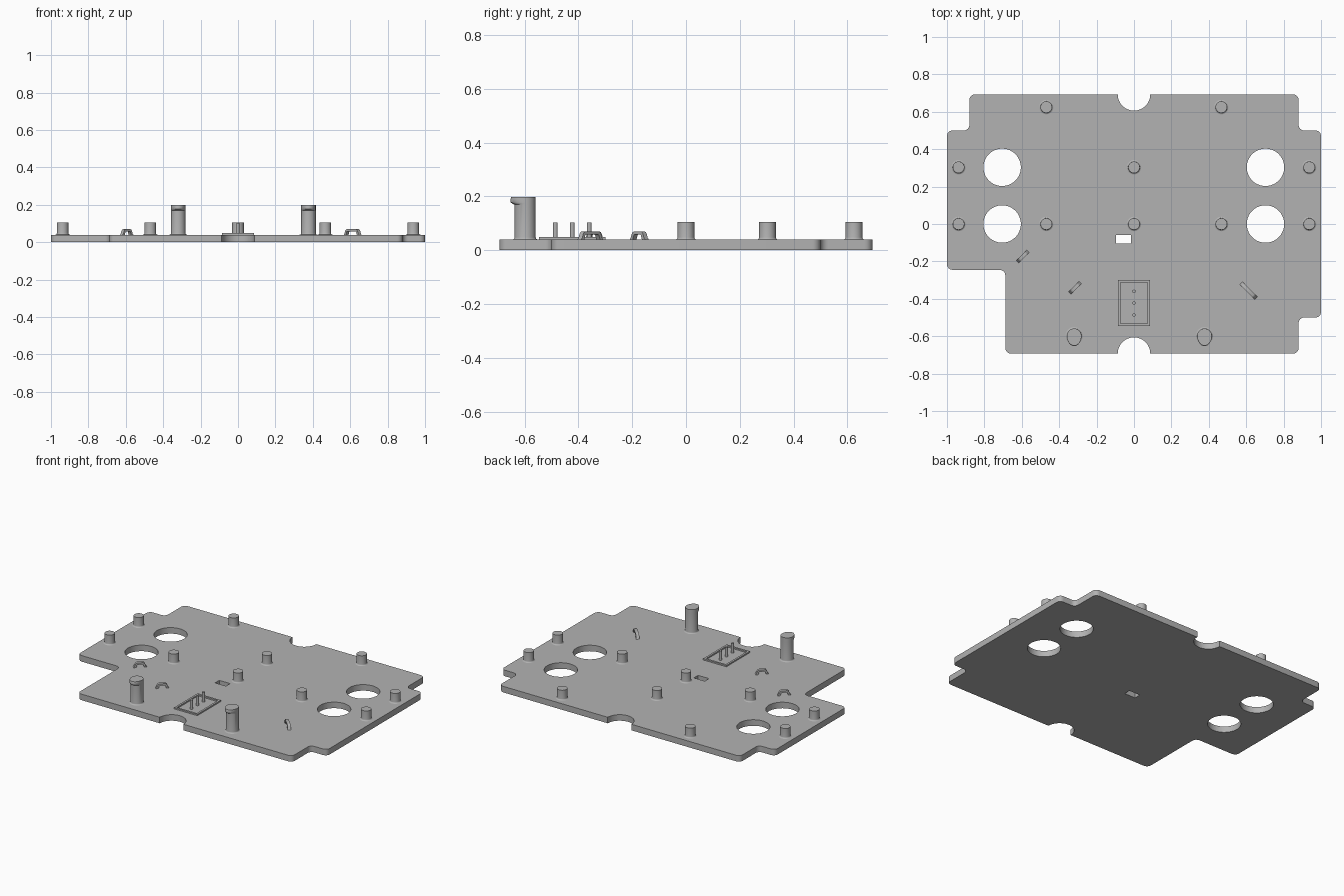
import bpy, bmesh, math
from mathutils import Vector, Matrix

if "Cube" in bpy.data.objects:
    bpy.data.objects.remove(bpy.data.objects["Cube"], do_unlink=True)

TOP = 0.04          # plate top
EDGE = 0.693        # half depth of the plate

grey = bpy.data.materials.new("plain grey")
grey.use_nodes = True
grey.diffuse_color = (0.45, 0.45, 0.45, 1)
grey.node_tree.nodes["Principled BSDF"].inputs["Base Color"].default_value = (0.45, 0.45, 0.45, 1)


def finish(name, bm, smooth=True):
    bmesh.ops.recalc_face_normals(bm, faces=bm.faces)
    mesh = bpy.data.meshes.new(name)
    bm.to_mesh(mesh)
    bm.free()
    mesh.materials.clear()
    mesh.materials.append(grey)
    obj = bpy.data.objects.new(name, mesh)
    bpy.context.scene.collection.objects.link(obj)
    if smooth:
        bpy.ops.object.select_all(action="DESELECT")
        obj.select_set(True)
        bpy.context.view_layer.objects.active = obj
        bpy.ops.object.shade_smooth_by_angle(angle=math.radians(35))
    return obj


def arc(cx, cy, r, start, end, steps):
    angles = [math.radians(start + (end - start) * i / steps) for i in range(steps + 1)]
    return [(cx + r * math.cos(a), cy + r * math.sin(a)) for a in angles]


def rounded(points, r, steps=6):
    """Round every right-angled corner of a closed path."""
    out = []
    for i, p in enumerate(points):
        p = Vector(p)
        a = (Vector(points[i - 1]) - p).normalized() * r
        b = (Vector(points[(i + 1) % len(points)]) - p).normalized() * r
        for k in range(steps + 1):
            t = math.pi / 2 * k / steps
            out.append(tuple(p + a * (1 - math.sin(t)) + b * (1 - math.cos(t))))
    return out


def flat_part(name, loops, z0, z1):
    """Extrude an outline with holes."""
    curve = bpy.data.curves.new(name, "CURVE")
    curve.dimensions = "2D"
    curve.fill_mode = "BOTH"
    curve.extrude = (z1 - z0) / 2
    for loop in loops:
        spline = curve.splines.new("POLY")
        spline.points.add(len(loop) - 1)
        for point, (x, y) in zip(spline.points, loop):
            point.co = (x, y, 0, 1)
        spline.use_cyclic_u = True
    helper = bpy.data.objects.new(name + " outline", curve)
    bpy.context.scene.collection.objects.link(helper)
    bpy.context.view_layer.update()
    graph = bpy.context.evaluated_depsgraph_get()
    mesh = bpy.data.meshes.new_from_object(helper.evaluated_get(graph))
    bpy.data.objects.remove(helper, do_unlink=True)
    bm = bmesh.new()
    bm.from_mesh(mesh)
    bpy.data.meshes.remove(mesh)
    bmesh.ops.remove_doubles(bm, verts=bm.verts, dist=1e-5)
    bmesh.ops.translate(bm, verts=bm.verts, vec=(0, 0, (z0 + z1) / 2))
    return finish(name, bm)


def post(name, x, y, profile, sides=32):
    """Stack rings of (radius, height, forward stretch)."""
    bm = bmesh.new()
    rings = []
    for r, z, stretch in profile:
        ring = []
        for i in range(sides):
            a = math.tau * i / sides
            dy = r * math.sin(a)
            ring.append(bm.verts.new((x + r * math.cos(a), y + dy * (stretch if dy < 0 else 1), z)))
        rings.append(ring)
    for low, high in zip(rings, rings[1:]):
        for i in range(sides):
            j = (i + 1) % sides
            bm.faces.new((low[i], low[j], high[j], high[i]))
    bm.faces.new(rings[0])
    bm.faces.new(rings[-1])
    return finish(name, bm)


def flared(r, flare, top):
    """Straight stem with a concave fillet where it meets the plate."""
    steps = [math.pi / 2 * i / 4 for i in range(5)]
    foot = [(r + flare * (1 - math.sin(t)), TOP + flare * (1 - math.cos(t)), 1) for t in steps]
    return foot + [(r, top, 1)]


# Plate: stepped corners, half-round notches, four holes and a slot
outline = rounded([(-0.88, EDGE), (-0.88, 0.5), (-1, 0.5), (-1, -0.245), (-0.688, -0.245),
                   (-0.688, -EDGE), (0.88, -EDGE), (0.88, -0.5), (1, -0.5), (1, 0.5),
                   (0.88, 0.5), (0.88, EDGE)], 0.03)
split = 6 * 7
front_notch = arc(0, -EDGE, 0.087, 180, 0, 24)
back_notch = arc(0, EDGE, 0.087, 0, -180, 24)
outline = outline[:split] + front_notch + outline[split:] + back_notch
holes = [arc(x, y, 0.1, 0, 354, 59) for x in (-0.705, 0.703) for y in (0, 0.303)]
slot = [(-0.095, -0.104), (-0.015, -0.104), (-0.015, -0.06), (-0.095, -0.06)]
flat_part("base_plate", [outline, slot] + holes, 0, TOP)

# Short mounting bosses
bosses = [(x, 0) for x in (-0.938, -0.469, 0, 0.467, 0.937)]
bosses += [(x, 0.303) for x in (-0.938, 0, 0.937)]
bosses += [(x, 0.625) for x in (-0.469, 0.467)]
for i, (x, y) in enumerate(bosses):
    post(f"boss_{i + 1}", x, y, flared(0.031, 0.008, 0.105))

# Tall posts with a lip on the front of the top
lip = [(0.039, 0.172, 1.2), (0.039, 0.178, 1.38), (0.039, 0.19, 1.4), (0.039, 0.198, 1.33)]
for side, x in (("right", -0.32), ("left", 0.377)):
    post(f"tall_post_{side}", x, -0.598, flared(0.039, 0.008, 0.17) + lip)

# Connector frame with three pins
def rect(hx, hy):
    return [(sx * hx, -0.423 + sy * hy) for sx, sy in ((-1, -1), (1, -1), (1, 1), (-1, 1))]


flat_part("connector_frame", [rect(0.085, 0.123), rect(0.072, 0.11)], TOP, 0.049)
for i, y in enumerate((-0.36, -0.423, -0.486)):
    post(f"pin_{i + 1}", 0, y, [(0.009, TOP, 1), (0.009, 0.103, 1)], 16)


# Wire clips: small arches with spread feet
def clip(name, x, y, angle, length, width=0.02):
    h = length / 2
    outer = [(h, 0), (h - 0.005, 0.006), (h - 0.01, 0.02), (h - 0.015, 0.027), (h - 0.022, 0.03)]
    inner = [(h - 0.024, 0.018), (h - 0.021, 0.015), (h - 0.016, 0)]
    half = outer + inner

    bm = bmesh.new()
    pairs = list(zip(outer, [inner[2], inner[2], inner[1], inner[0], inner[0]]))
    path = pairs + [((-a[0], a[1]), (-b[0], b[1])) for a, b in reversed(pairs)]
    loop = [p[0] for p in path]
    under = [(-u, v) for u, v in inner[::-1]] + inner
    face = bm.faces.new([bm.verts.new((u, -width / 2, v)) for u, v in loop + under])
    extruded = bmesh.ops.extrude_face_region(bm, geom=[face])
    moved = [g for g in extruded["geom"] if isinstance(g, bmesh.types.BMVert)]
    bmesh.ops.translate(bm, verts=moved, vec=(0, width, 0))
    turn = Matrix.Translation((x, y, TOP)) @ Matrix.Rotation(math.radians(angle), 4, "Z")
    bmesh.ops.transform(bm, matrix=turn, verts=bm.verts)
    finish(name, bm)


clip("clip_right_back", -0.595, -0.174, 45, 0.08)
clip("clip_right_front", -0.316, -0.341, 45, 0.08)
clip("clip_left", 0.613, -0.356, -45, 0.114)
